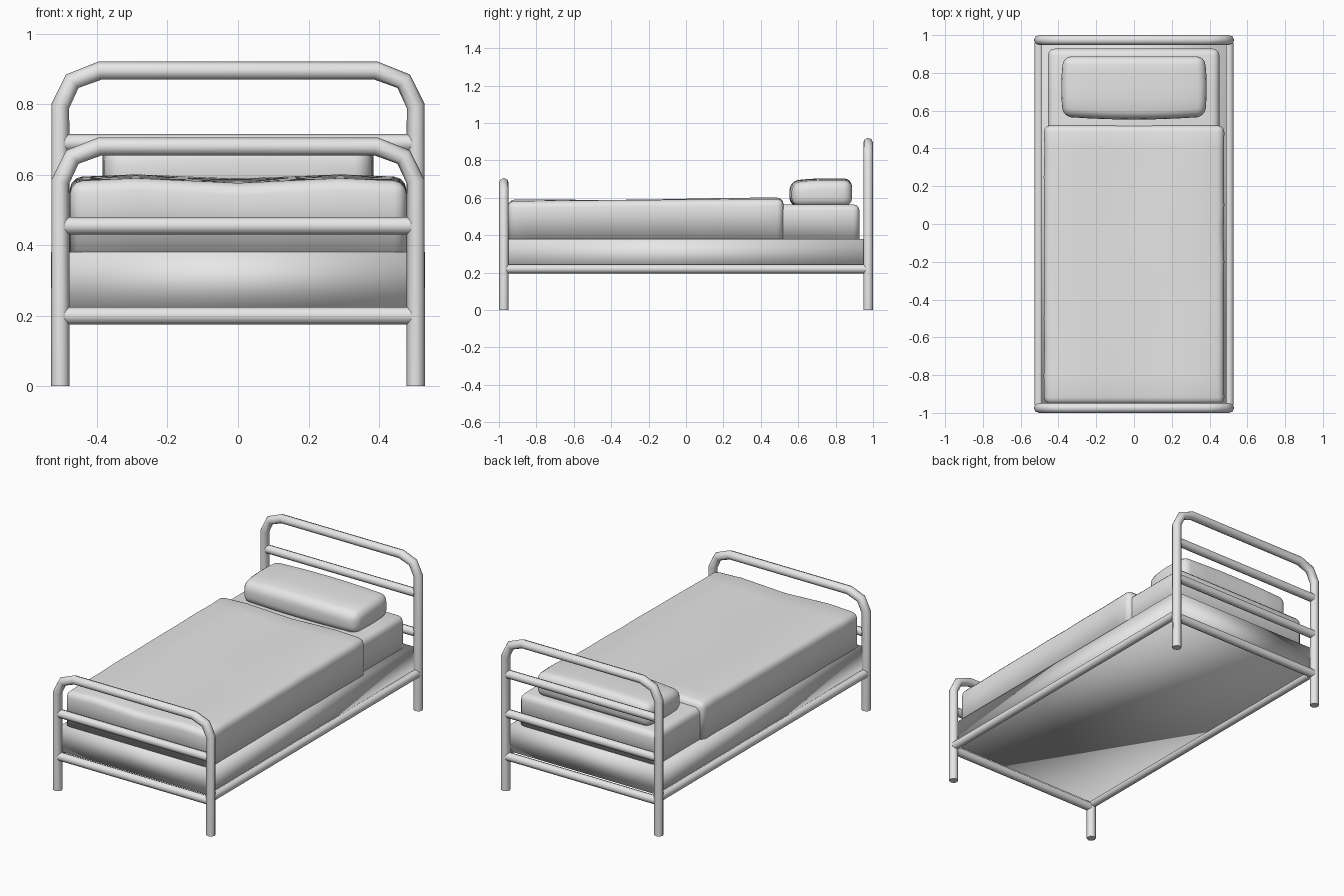
import bpy, bmesh, math
from mathutils import Vector

cube = bpy.data.objects.get("Cube")
if cube:
    bpy.data.objects.remove(cube)

grey = bpy.data.materials.new("plain_grey")
grey.use_nodes = True
colour = (0.8, 0.8, 0.8, 1)
grey.diffuse_color = colour
grey.node_tree.nodes["Principled BSDF"].inputs["Base Color"].default_value = colour

TUBE = 0.026          # tube radius
POST_X, POST_Y = 0.504, 0.974


def select_only(obj):
    bpy.ops.object.select_all(action='DESELECT')
    obj.select_set(True)
    bpy.context.view_layer.objects.active = obj


def tube(name, points, radius=TUBE):
    """Eight-sided capped tube along a path."""
    curve = bpy.data.curves.new(name, 'CURVE')
    curve.dimensions = '3D'
    curve.bevel_depth = radius
    curve.bevel_resolution = 2
    curve.use_fill_caps = True
    spline = curve.splines.new('POLY')
    spline.points.add(len(points) - 1)
    for point, co in zip(spline.points, points):
        point.co = (*co, 1)
    obj = bpy.data.objects.new(name, curve)
    bpy.context.collection.objects.link(obj)
    curve.materials.append(grey)
    select_only(obj)
    bpy.ops.object.convert(target='MESH')
    bpy.ops.object.shade_smooth_by_angle(angle=math.radians(50))


def soft_box(name, low, high, bevel=0, segments=3, cuts_x=(), cuts_y=(),
             shape=None, round_bottom=False):
    """Smooth box with rounded edges, extra loops and an optional shaping rule."""
    low, high = Vector(low), Vector(high)
    mid, size = (low + high) / 2, high - low
    bm = bmesh.new()
    bmesh.ops.create_cube(bm, size=1)
    for v in bm.verts:
        v.co = mid + Vector(a * b for a, b in zip(v.co, size))
    if bevel:
        edges = [e for e in bm.edges if round_bottom
                 or max(v.co.z for v in e.verts) > mid.z]
        bmesh.ops.bevel(bm, geom=edges, offset=bevel, segments=segments,
                        profile=0.5, affect='EDGES')
    for axis, cuts in ((Vector((1, 0, 0)), cuts_x), (Vector((0, 1, 0)), cuts_y)):
        for c in cuts:
            bmesh.ops.bisect_plane(bm, geom=bm.verts[:] + bm.edges[:] + bm.faces[:],
                                   plane_co=axis * c, plane_no=axis)
    if shape:
        for v in bm.verts:
            v.co = shape(v.co.copy())
    bmesh.ops.recalc_face_normals(bm, faces=bm.faces[:])
    mesh = bpy.data.meshes.new(name)
    bm.to_mesh(mesh)
    bm.free()
    mesh.materials.append(grey)
    obj = bpy.data.objects.new(name, mesh)
    bpy.context.collection.objects.link(obj)
    mesh.shade_smooth()


# Bent end frames: post, two-step corner, top bar, mirrored
def end_frame(name, y, top, bar_heights):
    half = [(POST_X, 0), (POST_X, top - 0.1), (0.47, top - 0.03), (0.392, top)]
    path = [(-x, y, z) for x, z in half] + [(x, y, z) for x, z in reversed(half)]
    tube(name + "_frame", path)
    for i, z in enumerate(bar_heights):
        tube(f"{name}_bar_{i + 1}", [(-0.49, y, z), (0.49, y, z)], 0.025)


end_frame("headboard", POST_Y, 0.895, (0.2, 0.455, 0.69))
end_frame("footboard", -POST_Y, 0.68, (0.2, 0.455))

# Side rails
for side, x in (("left", POST_X), ("right", -POST_X)):
    tube(side + "_side_rail", [(x, -0.96, 0.22), (x, 0.96, 0.22)], 0.024)

# Bed base
soft_box("bed_base", (-0.49, -0.957, 0.22), (0.49, 0.95, 0.38))

# Mattress
soft_box("mattress", (-0.455, -0.94, 0.37), (0.452, 0.928, 0.565), 0.035,
         cuts_y=(0.5, 0.7))


# Blanket, sagging a little and gently wavy
def drape(p):
    if p.z > 0.5:
        rise = 0.012 * (p.y + 0.95) / 1.47
        fold = 0.007 * math.cos(2 * math.pi * (abs(p.x) - 0.29) / 0.58)
        p.z += rise + fold * (0.6 + 0.4 * math.sin(5 * p.y))
    if abs(p.x) > 0.4:
        p.x += math.copysign(0.004 * math.sin(9 * p.y + p.x), p.x)
    return p


soft_box("blanket", (-0.474, -0.953, 0.37), (0.474, 0.522, 0.583), 0.035,
         cuts_x=[i * 0.145 for i in range(-2, 3)],
         cuts_y=[-0.8 + i * 0.15 for i in range(9)], shape=drape)


# Pillow, plump in the middle with a bowed front
def plump(p):
    u, v = p.x / 0.385, (p.y - 0.722) / 0.165
    if p.z > 0.63:
        p.z += 0.012 * (1 - u * u) - 0.02 * max(0, -v) ** 2
    if v < -0.5:
        p.y -= 0.015 * (1 - u * u)
    p.x *= 1 - 0.03 * v * v
    return p


soft_box("pillow", (-0.385, 0.568, 0.555), (0.385, 0.888, 0.692), 0.045, 4,
         cuts_x=[i * 0.11 for i in range(-2, 3)], cuts_y=(0.66, 0.73, 0.8),
         shape=plump, round_bottom=True)
